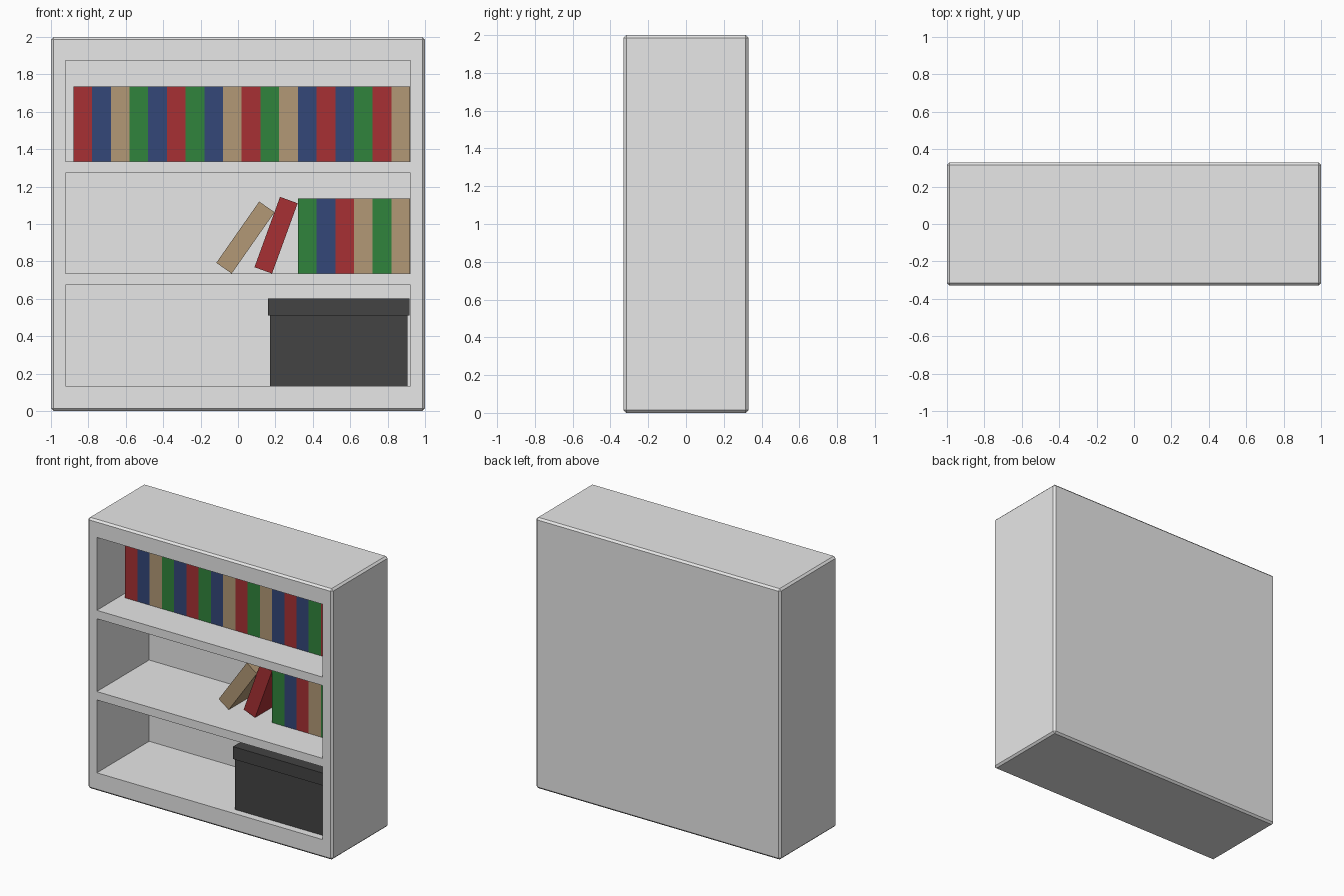
import bpy, bmesh, math
from mathutils import Matrix

if "Cube" in bpy.data.objects:
    bpy.data.objects.remove(bpy.data.objects["Cube"])


def material(name, rgb):
    m = bpy.data.materials.new(name)
    m.diffuse_color = (*rgb, 1)
    m.use_nodes = True
    m.node_tree.nodes["Principled BSDF"].inputs["Base Color"].default_value = m.diffuse_color
    return m


MATS = {
    "g": material("light grey", (0.8, 0.8, 0.8)),
    "R": material("red", (0.386, 0.030, 0.034)),
    "B": material("blue", (0.033, 0.063, 0.191)),
    "G": material("green", (0.030, 0.231, 0.045)),
    "T": material("tan", (0.445, 0.314, 0.181)),
    "D": material("charcoal", (0.056, 0.056, 0.056)),
}


def box(name, mat, x, y, z, bevel=0.0):
    """Box from (min, max) ranges; the origin stays at the world origin."""
    bm = bmesh.new()
    size = [b - a for a, b in (x, y, z)]
    mid = [(a + b) / 2 for a, b in (x, y, z)]
    bmesh.ops.create_cube(bm, size=1, matrix=Matrix.Translation(mid) @ Matrix.Diagonal((*size, 1)))
    if bevel:
        bmesh.ops.bevel(bm, geom=bm.edges[:], offset=bevel, segments=1, affect='EDGES')
    me = bpy.data.meshes.new(name)
    bm.to_mesh(me)
    bm.free()
    me.materials.append(MATS[mat])
    ob = bpy.data.objects.new(name, me)
    bpy.context.collection.objects.link(ob)
    return ob


# Bookcase body with three compartments cut from the front
case = box("bookcase", "g", (-1, 1), (-0.33, 0.33), (0, 2), 0.014)
FLOORS = (0.135, 0.735, 1.335)
for floor in FLOORS:
    cutter = box("compartment_cutter", "g", (-0.922, 0.922), (-0.5, 0.28), (floor, floor + 0.538))
    cutter.hide_render = True
    mod = case.modifiers.new("compartment", 'BOOLEAN')
    mod.operation = 'DIFFERENCE'
    mod.solver = 'EXACT'
    mod.object = cutter
    bpy.context.view_layer.objects.active = case
    bpy.ops.object.modifier_apply(modifier=mod.name)
    bpy.data.objects.remove(cutter)

BOOK_Y = (-0.06, 0.278)


# Upright books standing side by side, from the left end to the right wall
def book_row(name, start, floor, colours):
    for i, c in enumerate(colours):
        x = start + 0.1 * i
        box(f"{name}_{i + 1}", c, (x, x + 0.1), BOOK_Y, (floor, floor + 0.4))


book_row("top_shelf_book", -0.88, FLOORS[2], "RBTGBRGBTRGTBRBGRT")
book_row("middle_shelf_book", 0.32, FLOORS[1], "GBRTGT")

# Leaning books, pivoted on their lower right corner
for name, c, x, lean in (("leaning_red_book", "R", 0.182, 20), ("leaning_tan_book", "T", -0.034, 35)):
    book = box(name, c, (-0.1, 0), BOOK_Y, (0, 0.4))
    book.location = (x, 0, FLOORS[1])
    book.rotation_euler.y = math.radians(lean)

# Storage box with an overhanging lid
box("storage_box", "D", (0.17, 0.906), (-0.275, 0.265), (FLOORS[0], 0.51))
box("storage_box_lid", "D", (0.16, 0.917), (-0.287, 0.277), (0.51, 0.602))
